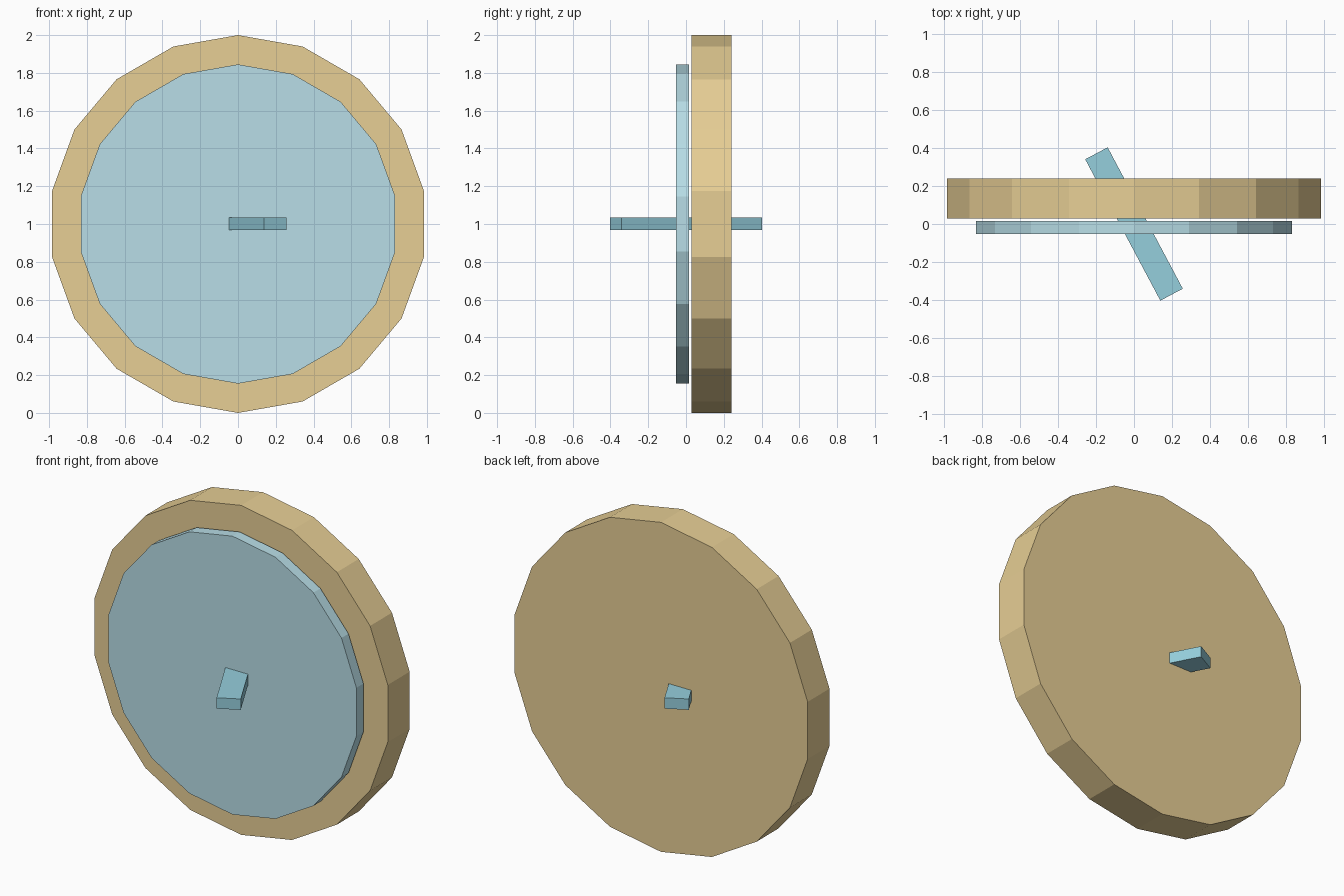
import bpy
import math

if "Cube" in bpy.data.objects:
    bpy.data.objects.remove(bpy.data.objects["Cube"])


def material(name, color):
    mat = bpy.data.materials.new(name)
    mat.diffuse_color = (*color, 1)
    mat.use_nodes = True
    mat.node_tree.nodes["Principled BSDF"].inputs["Base Color"].default_value = mat.diffuse_color
    return mat


def disc(name, radius, y0, y1, mat):
    # 18-sided disc facing -y, one corner pointing straight up
    bpy.ops.mesh.primitive_cylinder_add(
        vertices=18, radius=radius, depth=y1 - y0,
        location=(0, (y0 + y1) / 2, 1), rotation=(math.pi / 2, 0, 0))
    obj = bpy.context.object
    obj.name = name
    obj.data.materials.append(mat)


tan = material("tan", (0.80, 0.62, 0.30))
pale_blue = material("pale_blue", (0.48, 0.73, 0.80))
blue = material("blue", (0.30, 0.62, 0.72))

# Thick backing disc and thin front plate
disc("back_disc", 1.0, 0.03, 0.24, tan)
disc("front_plate", 0.845, -0.053, 0.015, pale_blue)

# Slanted bar running through both discs
bpy.ops.mesh.primitive_cube_add(size=1, location=(0, 0, 1.002),
                                rotation=(0, 0, math.radians(28)))
bar = bpy.context.object
bar.name = "cross_bar"
bar.scale = (0.134, 0.843, 0.066)
bar.data.materials.append(blue)
